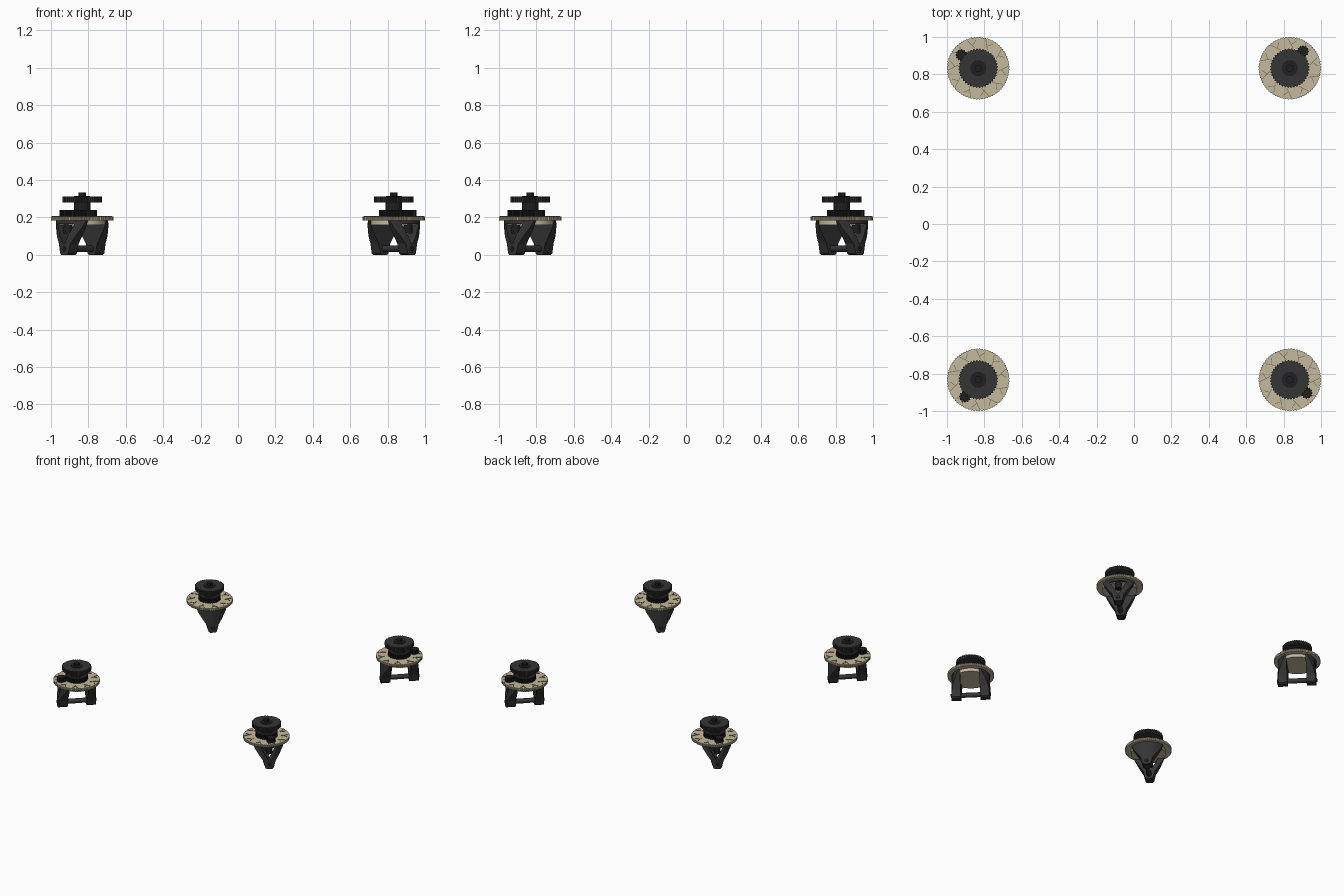
import bpy, bmesh, math
from mathutils import Matrix, Vector

if "Cube" in bpy.data.objects:
    bpy.data.objects.remove(bpy.data.objects["Cube"])


def material(name, rgb):
    m = bpy.data.materials.new(name)
    m.diffuse_color = (*rgb, 1)
    m.use_nodes = True
    m.node_tree.nodes["Principled BSDF"].inputs["Base Color"].default_value = m.diffuse_color
    return m


TAN = material("sand tan", (0.56, 0.49, 0.34))
SHADE = material("dark sand", (0.20, 0.17, 0.11))
GREY = material("charcoal", (0.035, 0.035, 0.037))
BLACK = material("near black", (0.014, 0.014, 0.015))

# Four copies, one per corner; local x points away from the middle
CORNERS = [Matrix.Rotation(math.radians(45 + 90 * k), 4, 'Z')
           @ Matrix.Translation((0.833 * math.sqrt(2), 0, 0)) for k in range(4)]


def place(name, bm, mat, smooth=False):
    bmesh.ops.recalc_face_normals(bm, faces=bm.faces[:])
    me = bpy.data.meshes.new(name)
    bm.to_mesh(me)
    bm.free()
    me.materials.append(mat)
    if smooth:
        me.shade_smooth()
        me.set_sharp_from_angle(angle=math.radians(35))
    for k, mw in enumerate(CORNERS):
        ob = bpy.data.objects.new(f"{name}_{k + 1}", me)
        ob.matrix_world = mw
        bpy.context.collection.objects.link(ob)


def prism(bm, pts, z0, z1):
    f = bm.faces.new([bm.verts.new((x, y, z0)) for x, y in pts])
    up = bmesh.ops.extrude_face_region(bm, geom=[f])["geom"]
    bmesh.ops.translate(bm, vec=(0, 0, z1 - z0),
                        verts=[v for v in up if isinstance(v, bmesh.types.BMVert)])


def gear(name, r, depth, teeth, z0, z1, mat, at=(0, 0)):
    pts = []
    for i in range(teeth):
        for frac, rad in ((0, r - depth), (0.3, r), (0.6, r), (0.85, r - depth)):
            a = 2 * math.pi * (i + frac) / teeth
            pts.append((at[0] + rad * math.cos(a), at[1] + rad * math.sin(a)))
    bm = bmesh.new()
    prism(bm, pts, z0, z1)
    place(name, bm, mat)


def cyl(name, r, z0, z1, mat, at=(0, 0), n=32):
    bm = bmesh.new()
    prism(bm, [(at[0] + r * math.cos(2 * math.pi * i / n),
                at[1] + r * math.sin(2 * math.pi * i / n)) for i in range(n)], z0, z1)
    place(name, bm, mat, n > 8)


def rod(name, r, x0, x1, z, mat, n=20):
    bm = bmesh.new()
    bmesh.ops.create_cone(bm, cap_ends=True, segments=n, radius1=r, radius2=r, depth=x1 - x0,
                          matrix=Matrix.Translation(((x0 + x1) / 2, 0, z))
                          @ Matrix.Rotation(math.pi / 2, 4, 'Y'))
    place(name, bm, mat, True)


# Turntable ring with fine teeth and a mounting block underneath
gear("turntable", 0.167, 0.004, 72, 0.185, 0.205, TAN)
cyl("turntable_block", 0.125, 0.160, 0.186, TAN)

# Slanted ribs on the turntable
bm = bmesh.new()
for i in range(10):
    rot = Matrix.Rotation(2 * math.pi * i / 10, 2)
    for (x0, y0), (x1, y1) in (((0.108, 0.0), (0.156, 0.034)), ((0.125, 0.012), (0.150, -0.012))):
        a, b = Vector((x0, y0)), Vector((x1, y1))
        side = Vector((a.y - b.y, b.x - a.x)).normalized() * 0.0018
        prism(bm, [tuple(rot @ p) for p in (a - side, b - side, b + side, a + side)], 0.204, 0.208)
place("turntable_ribs", bm, SHADE)

# Stack of gears and hubs above the ring
gear("lower_gear", 0.080, 0.005, 30, 0.205, 0.241, BLACK)
cyl("gear_column", 0.045, 0.240, 0.282, BLACK)
gear("top_gear", 0.105, 0.006, 40, 0.281, 0.311, GREY)
cyl("top_hub", 0.043, 0.310, 0.315, BLACK)
cyl("top_nut", 0.021, 0.314, 0.334, BLACK, n=6)

# Drive pinion with its motor hanging below
PINION = (0.113, 0.014)
gear("drive_pinion", 0.032, 0.006, 12, 0.205, 0.240, BLACK, PINION)
cyl("drive_motor", 0.024, 0.115, 0.186, BLACK, (0.108, 0.0), 20)

# Fork arms: flat inside, rounded outside, narrowing towards the axle
OUTLINE = [(0.0, 0.020), (0.008, 0.030), (0.03, 0.036), (0.06, 0.043), (0.10, 0.070),
           (0.15, 0.100), (0.186, 0.114)]


def half_width(z):
    for (z0, w0), (z1, w1) in zip(OUTLINE, OUTLINE[1:]):
        if z <= z1:
            return w0 + (w1 - w0) * (z - z0) / (z1 - z0)
    return OUTLINE[-1][1]


def loft_arm(bm, levels, low, high, sign, n=8):
    rings = []
    for z in levels:
        t0, t1 = low(z), high(z)
        ts = [t0 + (t1 - t0) * i / n for i in range(n + 1)]
        ring = [(math.sqrt(0.140 ** 2 - t * t), t) for t in ts] + [(0.070, t1), (0.070, t0)]
        rings.append([bm.verts.new((sign * x, y, z)) for x, y in ring])
    for a, b in zip(rings, rings[1:]):
        for i in range(len(a)):
            j = (i + 1) % len(a)
            bm.faces.new((a[i], a[j], b[j], b[i]))
    bm.faces.new(rings[0])
    bm.faces.new(rings[-1])


ALL = [z for z, w in OUTLINE]
bm = bmesh.new()
loft_arm(bm, ALL, lambda z: -half_width(z), half_width, -1)
place("inner_fork_arm", bm, GREY, True)

# Outer arm is a frame: solid foot, two legs and a top bridge
bm = bmesh.new()
loft_arm(bm, [z for z in ALL if z <= 0.06], lambda z: -half_width(z), half_width, 1)
legs = [z for z in ALL if z >= 0.06]


def window(z):
    return 0.006 + 0.55 * (z - 0.06)


loft_arm(bm, legs, window, half_width, 1, 4)
loft_arm(bm, legs, lambda z: -half_width(z), lambda z: -window(z), 1, 4)
loft_arm(bm, [0.165, 0.186], lambda z: -0.07, lambda z: 0.07, 1)
place("outer_fork_arm", bm, GREY, True)

# Axle with end caps
rod("axle", 0.018, -0.075, 0.075, 0.033, GREY)
rod("outer_axle_cap", 0.014, 0.13, 0.144, 0.033, BLACK)
rod("inner_axle_cap", 0.014, -0.144, -0.13, 0.033, BLACK)
